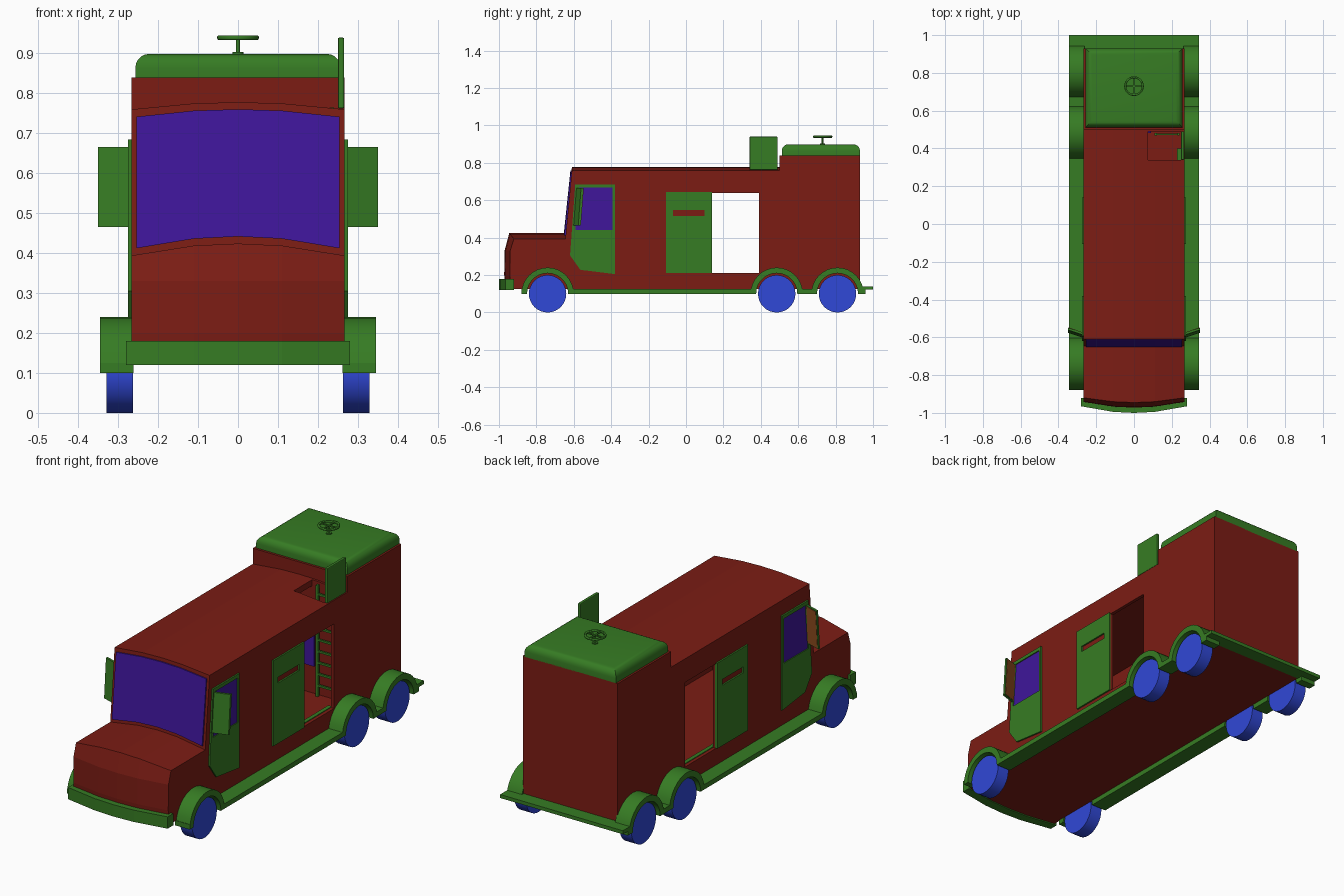
import bpy, bmesh, math
from mathutils import Matrix

if "Cube" in bpy.data.objects:
    bpy.data.objects.remove(bpy.data.objects["Cube"])


def material(name, rgb):
    m = bpy.data.materials.new(name)
    m.diffuse_color = (*rgb, 1)
    m.use_nodes = True
    m.node_tree.nodes["Principled BSDF"].inputs["Base Color"].default_value = m.diffuse_color
    return m


RED = material("red", (0.2, 0.012, 0.007))
GREEN = material("green", (0.037, 0.2, 0.017))
BLUE = material("blue", (0.03, 0.065, 0.68))
PURPLE = material("purple", (0.05, 0.008, 0.33))
AMBER = material("amber", (0.3, 0.08, 0.015))


def finish(name, bm, mat, smooth=False):
    bmesh.ops.recalc_face_normals(bm, faces=bm.faces)
    me = bpy.data.meshes.new(name)
    bm.to_mesh(me)
    bm.free()
    me.materials.append(mat)
    ob = bpy.data.objects.new(name, me)
    bpy.context.collection.objects.link(ob)
    if smooth:
        activate(ob)
        bpy.ops.object.shade_smooth_by_angle(angle=math.radians(35))
    return ob


def activate(ob):
    bpy.ops.object.select_all(action='DESELECT')
    ob.select_set(True)
    bpy.context.view_layer.objects.active = ob


def slab(name, corners, vec, mat, smooth=False):
    """Extrude a flat face along vec."""
    bm = bmesh.new()
    f = bm.faces.new([bm.verts.new(c) for c in corners])
    ext = bmesh.ops.extrude_face_region(bm, geom=[f])["geom"]
    bmesh.ops.translate(bm, vec=vec, verts=[v for v in ext if isinstance(v, bmesh.types.BMVert)])
    return finish(name, bm, mat, smooth)


def prism(name, pts, x0, x1, mat, smooth=False):
    """Extrude a (y, z) outline from x0 to x1."""
    return slab(name, [(x0, y, z) for y, z in pts], (x1 - x0, 0, 0), mat, smooth)


def box(name, x, y, z, mat):
    return prism(name, [(y[0], z[0]), (y[1], z[0]), (y[1], z[1]), (y[0], z[1])], x[0], x[1], mat)


def cylinder(name, r, depth, loc, mat, axis='Z', seg=32):
    bm = bmesh.new()
    rot = Matrix.Rotation(math.pi / 2, 4, 'Y') if axis == 'X' else Matrix()
    bmesh.ops.create_cone(bm, cap_ends=True, segments=seg, radius1=r, radius2=r, depth=depth,
                          matrix=Matrix.Translation(loc) @ rot)
    return finish(name, bm, mat, True)


def cut(ob, cutter):
    mod = ob.modifiers.new("cut", 'BOOLEAN')
    mod.operation, mod.solver, mod.object = 'DIFFERENCE', 'EXACT', cutter
    activate(ob)
    bpy.ops.object.modifier_apply(modifier=mod.name)
    bpy.data.objects.remove(cutter)


def cambered(name, profile, half, mat):
    """Loft a closed profile of (y, z, edge dy, edge drop) across the width with a slight bulge."""
    bm = bmesh.new()
    cols = []
    for x in (-half, -0.11, 0, 0.11, half):
        f = (x / half) ** 2
        cols.append([bm.verts.new((x, y + dy * f, z - dz * f)) for y, z, dy, dz in profile])
    n = len(profile)
    for a, b in zip(cols, cols[1:]):
        for i in range(n):
            bm.faces.new((a[i], a[(i + 1) % n], b[(i + 1) % n], b[i]))
    bm.faces.new(cols[0])
    bm.faces.new(cols[-1])
    return finish(name, bm, mat)


# Body shell, hollowed out, with side doorways and a roof hatch
body = cambered("body", [
    (-0.965, 0.125, 0.03, 0), (-0.972, 0.2, 0.03, 0), (-0.97, 0.33, 0.03, 0),
    (-0.945, 0.424, 0.025, 0.03), (-0.645, 0.424, 0, 0.03), (-0.61, 0.778, 0, 0.018),
    (0.5, 0.778, 0, 0.018), (0.5, 0.84, 0, 0), (0.93, 0.84, 0, 0), (0.93, 0.125, 0, 0)], 0.267, RED)
cut(body, box("cabin_cutter", (-0.25, 0.25), (-0.57, 0.49), (0.2, 0.745), RED))
cut(body, box("doorway_cutter", (-0.4, 0.4), (0.14, 0.39), (0.21, 0.64), RED))
cut(body, box("hatch_cutter", (0.075, 0.249), (0.34, 0.489), (0.7, 0.82), RED))

# Windscreen and front bumper
lean = lambda t, off: (-0.645 + 0.035 * t + off, 0.424 + 0.354 * t, 0, 0.03 - 0.012 * t)
cambered("windscreen", [lean(0.05, -0.008), lean(0.95, -0.006), lean(0.95, 0.004), lean(0.05, 0.004)],
         0.254, PURPLE)
cambered("front_bumper", [(-1.0, 0.12, 0.035, 0), (-1.0, 0.18, 0.035, 0),
                          (-0.95, 0.18, 0.03, 0), (-0.95, 0.12, 0.03, 0)], 0.28, GREEN)

# Rear bumper
box("rear_bumper", (-0.345, 0.345), (0.93, 1.0), (0.122, 0.14), GREEN)

# Fender and running board outline
AXLES = (-0.74, 0.485, 0.81)


def arches(r, base):
    a0 = math.asin((base - 0.1) / r)
    steps = [math.pi - a0 - i * (math.pi - 2 * a0) / 14 for i in range(15)]
    return [(c + r * math.cos(a), 0.1 + r * math.sin(a)) for c in AXLES for a in steps]


fender = ([(-0.88, 0.1)] + arches(0.11, 0.1) + [(0.96, 0.1), (0.96, 0.125)]
          + arches(0.14, 0.125)[::-1] + [(-0.88, 0.125)])

for s, side in ((1, "right"), (-1, "left")):
    prism(side + "_fender", fender, s * 0.262, s * 0.345, GREEN, True)
    for i, y in enumerate(AXLES):
        cylinder(f"{side}_wheel_{i + 1}", 0.1, 0.066, (s * 0.296, y, 0.1), BLUE, 'X')

    # Cab door with window
    door = prism(side + "_cab_door", [(-0.592, 0.685), (-0.38, 0.685), (-0.38, 0.205),
                                      (-0.565, 0.228), (-0.62, 0.305)], s * 0.262, s * 0.275, GREEN)
    pane = [(-0.592, 0.44), (-0.572, 0.667), (-0.393, 0.667), (-0.393, 0.44)]
    cut(door, prism("window_cutter", pane, s * 0.2, s * 0.3, GREEN))
    prism(side + "_cab_window", pane, s * 0.255, s * 0.27, PURPLE)

    # Sliding door with slot handle, and its inner threshold rail
    slide = box(side + "_sliding_door", (s * 0.262, s * 0.275), (-0.107, 0.14), (0.21, 0.645), GREEN)
    cut(slide, box("slot_cutter", (s * 0.2, s * 0.3), (-0.07, 0.1), (0.517, 0.547), GREEN))
    box(side + "_door_rail", (s * 0.228, s * 0.248), (-0.1, 0.4), (0.198, 0.212), GREEN)

    # Wing mirror: swept-back panel with an amber back face
    for name, mat, off, inset, thick in (("_mirror", GREEN, 0, 0, 0.012),
                                         ("_mirror_face", AMBER, 0.012, 0.004, 0.002)):
        corners = [(0.268 + inset, -0.603, 0.466 + inset), (0.35 - inset, -0.576, 0.466 + inset),
                   (0.35 - inset, -0.561, 0.666 - inset), (0.268 + inset, -0.588, 0.666 - inset)]
        slab(side + name, [(s * x, y + off, z) for x, y, z in corners], (0, thick, 0), mat)

# Open roof hatch lid
lid = box("hatch_lid", (0.25, 0.266), (0.34, 0.49), (0.762, 0.94), GREEN)
bev = lid.modifiers.new("bevel", 'BEVEL')
bev.width, bev.segments = 0.004, 2

# Ladder below the hatch and inner panel beside it
for x in (0.115, 0.235):
    box("ladder_rail", (x - 0.006, x + 0.006), (0.468, 0.482), (0.2, 0.765), GREEN)
for i in range(9):
    box("ladder_rung", (0.115, 0.235), (0.47, 0.48), (0.25 + i * 0.058, 0.26 + i * 0.058), GREEN)
box("inner_panel", (-0.12, 0.09), (0.482, 0.492), (0.34, 0.54), PURPLE)

# Raised roof cap with rounded upper edges
bm = bmesh.new()
bmesh.ops.create_cube(bm, size=1, matrix=Matrix.Translation((0, 0.721, 0.868))
                      @ Matrix.Diagonal((0.514, 0.418, 0.062, 1)))
top = [e for e in bm.edges if all(v.co.z > 0.87 for v in e.verts)]
bmesh.ops.bevel(bm, geom=top, offset=0.035, segments=5, profile=0.5, affect='EDGES')
finish("roof_cap", bm, GREEN, True)

# Roof hand wheel: base, post, flat rim and spokes
C = (0, 0.73)
cylinder("handwheel_base", 0.014, 0.006, (*C, 0.901), GREEN, seg=24)
cylinder("handwheel_post", 0.005, 0.042, (*C, 0.919), GREEN, seg=16)
rim = cylinder("handwheel_rim", 0.052, 0.011, (*C, 0.9395), GREEN)
cut(rim, cylinder("rim_cutter", 0.041, 0.03, (*C, 0.9395), GREEN))
bev = rim.modifiers.new("bevel", 'BEVEL')
bev.width, bev.segments = 0.003, 2
box("handwheel_spoke_a", (-0.043, 0.043), (0.726, 0.734), (0.936, 0.942), GREEN)
box("handwheel_spoke_b", (-0.004, 0.004), (0.687, 0.773), (0.936, 0.942), GREEN)
